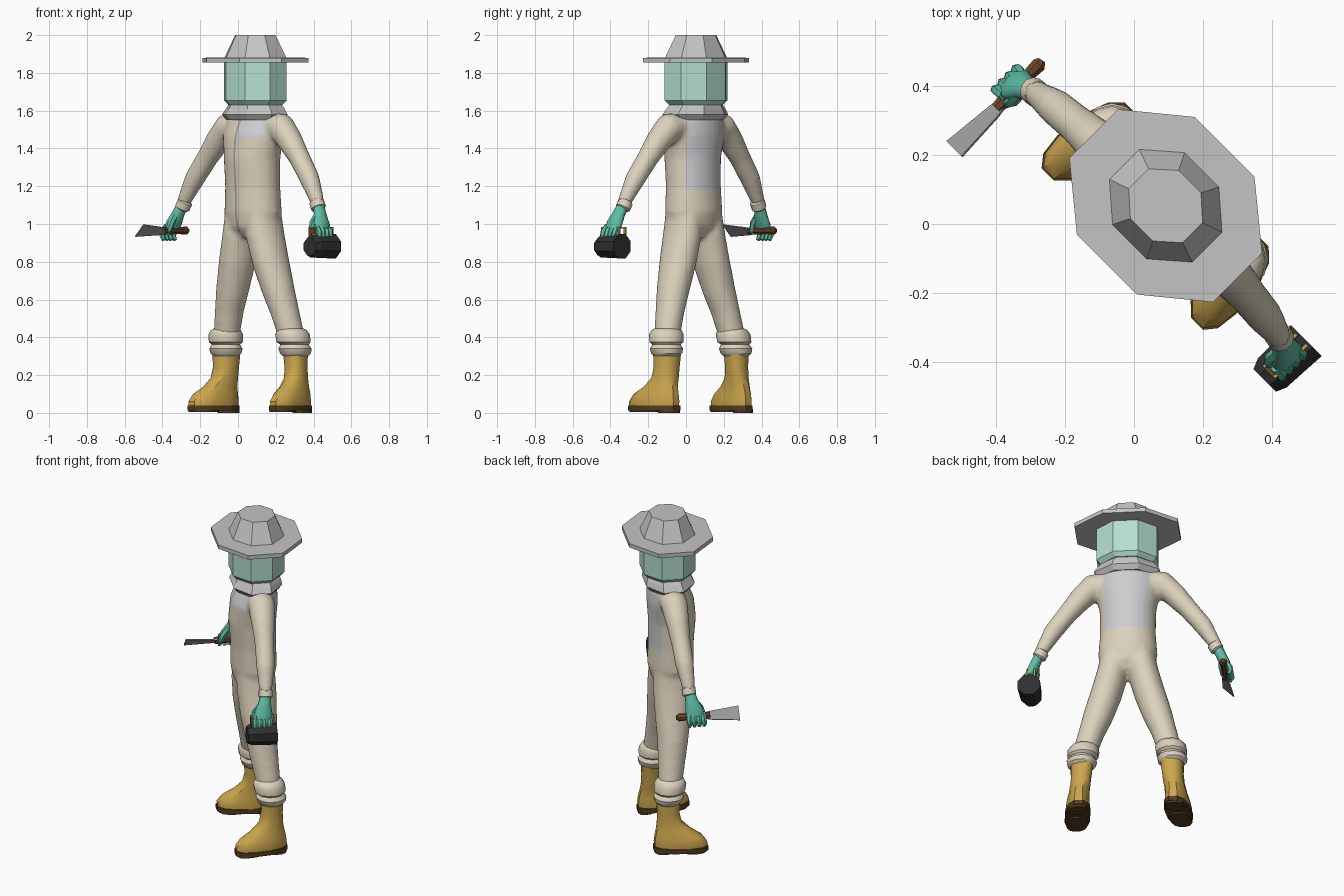
import bpy, bmesh, math
from mathutils import Vector

if "Cube" in bpy.data.objects:
    bpy.data.objects.remove(bpy.data.objects["Cube"])

# The figure is modelled facing -y, then every part is turned 45 degrees to stand diagonally
PLACE = (0.092, 0.053, 0)
TURN = -math.pi / 4


def material(name, r, g, b):
    m = bpy.data.materials.new(name)
    m.diffuse_color = (r, g, b, 1)
    m.use_nodes = True
    m.node_tree.nodes["Principled BSDF"].inputs["Base Color"].default_value = m.diffuse_color
    return m


CREAM = material("cream cloth", 0.71, 0.64, 0.50)
PANEL = material("light grey mesh", 0.61, 0.61, 0.63)
HAT = material("hat grey", 0.55, 0.55, 0.55)
VEIL = material("pale green veil", 0.46, 0.74, 0.64)
GLOVE = material("green rubber", 0.11, 0.52, 0.38)
BOOT = material("mustard rubber", 0.60, 0.38, 0.075)
SOLE = material("dark sole", 0.085, 0.045, 0.015)
DARK = material("black metal", 0.03, 0.03, 0.03)
WOOD = material("brown wood", 0.16, 0.06, 0.02)
STEEL = material("steel", 0.33, 0.33, 0.34)


def tube(bm, pts, n=10, ref=(0, 1, 0), axis=None, p=1.0, s=1):
    """Loft through pts (x, y, z, radius along ref, radius across); s=-1 mirrors it."""
    P = [Vector(q[:3]) for q in pts]
    rings = []
    for i, q in enumerate(pts):
        t = Vector(axis) if axis else (P[min(i + 1, len(P) - 1)] - P[max(i - 1, 0)])
        t.normalize()
        u = Vector(ref)
        u = (u - t * u.dot(t)).normalized()
        w = t.cross(u)
        ring = []
        for k in range(n):
            a = (k + 0.5) * 2 * math.pi / n
            c, d = [math.copysign(abs(f) ** p, f) for f in (math.cos(a), math.sin(a))]
            co = P[i] + u * (c * q[3]) + w * (d * q[-1])
            ring.append(bm.verts.new((co.x * s, co.y, co.z)))
        rings.append(ring)
    for a, b in zip(rings, rings[1:]):
        for k in range(n):
            j = (k + 1) % n
            bm.faces.new((a[k], a[j], b[j], b[k]))
    bm.faces.new(rings[0][::-1])
    bm.faces.new(rings[-1])


def finish(bm, name, mats, angle=35):
    bmesh.ops.recalc_face_normals(bm, faces=bm.faces)
    me = bpy.data.meshes.new(name)
    bm.to_mesh(me)
    bm.free()
    for m in mats:
        me.materials.append(m)
    if angle:
        me.shade_smooth()
        me.set_sharp_from_angle(angle=math.radians(angle))
    ob = bpy.data.objects.new(name, me)
    bpy.context.scene.collection.objects.link(ob)
    ob.location = PLACE
    ob.rotation_euler = (0, 0, TURN)
    return ob


def part(name, mat, pts, angle=35, **kw):
    bm = bmesh.new()
    tube(bm, pts, **kw)
    return finish(bm, name, [mat], angle)


Z = (0, 0, 1)

# Overalls: torso, arms and legs fused into one smooth skin
bm = bmesh.new()
tube(bm, [(0, -.02, .93, .07, .10), (0, -.02, .98, .115, .15), (0, -.017, 1.06, .132, .17),
          (0, -.02, 1.2, .13, .16), (0, -.025, 1.35, .137, .162), (0, -.015, 1.47, .135, .185),
          (0, 0, 1.55, .115, .17), (0, 0, 1.61, .09, .11)], n=24, axis=Z)
for s in (-1, 1):
    tube(bm, [(.10, 0, 1.52, .075), (.20, -.005, 1.51, .078), (.27, -.01, 1.44, .068),
              (.345, -.015, 1.35, .057), (.43, -.024, 1.24, .054), (.505, -.036, 1.11, .036)],
         n=16, s=s)
    tube(bm, [(.075, -.017, 1.06, .11, .08), (.088, -.015, .94, .115, .09), (.125, -.01, .8, .107, .09),
              (.172, .0, .65, .09, .085), (.207, .012, .54, .08, .074), (.25, .03, .38, .068, .068)],
         n=16, s=s)
suit = finish(bm, "overalls", [CREAM], 0)
mod = suit.modifiers.new("fuse", 'REMESH')
mod.mode = 'VOXEL'
mod.voxel_size = 0.014
mod = suit.modifiers.new("soften", 'SMOOTH')
mod.factor = 0.5
mod.iterations = 6
fused = bpy.data.meshes.new_from_object(suit.evaluated_get(bpy.context.evaluated_depsgraph_get()))
suit.modifiers.clear()
bm = bmesh.new()
bm.from_mesh(fused)
# cut clean borders for the mesh panels and the zip
for co, no in [((.13, 0, 0), (1, 0, 0)), ((-.13, 0, 0), (1, 0, 0)), ((.17, 0, 0), (1, 0, 0)),
               ((.006, 0, 0), (1, 0, 0)), ((-.006, 0, 0), (1, 0, 0)),
               ((0, 0, 1.18), Z), ((0, 0, 1.455), Z)]:
    bmesh.ops.bisect_plane(bm, geom=bm.verts[:] + bm.edges[:] + bm.faces[:], plane_co=co, plane_no=no)
for f in bm.faces:
    c = f.calc_center_median()
    f.material_index = 0
    if c.y > .02 and abs(c.x) < .13 and c.z > 1.18:
        f.material_index = 1
    elif c.y < 0 and abs(c.x) < .006 and c.z > .96:
        f.material_index = 2
    elif c.y < -.03 and 0 < c.x < .17 and c.z > 1.455:
        f.material_index = 1
bm.to_mesh(suit.data)
bm.free()
for m in (PANEL, STEEL):
    suit.data.materials.append(m)
suit.data.shade_smooth()

# Collar, veil and hat: flat-sided octagons
part("collar", HAT, [(0, -.005, 1.55, .13, .175), (0, -.005, 1.58, .152, .203), (0, 0, 1.61, .14, .18),
                     (0, 0, 1.65, .125, .145)], 0, n=8, axis=Z)
part("veil", VEIL, [(0, 0, 1.63, .14, .16), (0, 0, 1.655, .162, .187), (0, 0, 1.86, .162, .187)],
     0, n=8, axis=Z)
part("hat", HAT, [(0, 0, 1.855, .262, .32), (0, 0, 1.88, .262, .32), (0, 0, 1.881, .16, .184),
                  (0, 0, 2.0, .107, .12)], 0, n=8, axis=Z)

for s, side in ((-1, "right"), (1, "left")):
    # Rolled trouser cuffs
    part(side + "_trouser_cuff", CREAM,
         [(.26, .04, .30, .066), (.26, .04, .315, .082), (.259, .038, .34, .088), (.257, .036, .362, .075),
          (.254, .033, .375, .09), (.25, .028, .415, .092), (.247, .026, .437, .08), (.245, .025, .448, .062)],
         n=12, axis=Z, s=s)
    # Boot and sole, toes turned slightly out
    boot = part(side + "_boot", BOOT,
                [(.283, -.025, .03, .15, .068), (.283, -.025, .06, .153, .071), (.282, -.012, .10, .135, .066),
                 (.277, .015, .14, .098, .06), (.27, .036, .185, .07, .059), (.265, .042, .24, .063, .06),
                 (.26, .042, .34, .068, .067)], n=12, axis=Z, p=.85, s=s)
    bm = bmesh.new()
    for y, ry, rx, z0, z1 in ((-.025, .157, .074, .013, .04), (-.09, .08, .06, .004, .02),
                              (.075, .05, .053, 0, .02)):
        tube(bm, [(.283, y, z0, ry, rx), (.283, y, z1, ry, rx)], n=12, axis=Z, p=.8, s=s)
    sole = finish(bm, side + "_boot_sole", [SOLE])
    for ob in (boot, sole):
        for v in ob.data.vertices:
            v.co.x -= s * .12 * (v.co.y - .02)
    # Sleeve cuff
    part(side + "_sleeve_cuff", CREAM,
         [(.488, -.033, 1.125, .03), (.492, -.034, 1.118, .04), (.51, -.037, 1.085, .04),
          (.514, -.038, 1.078, .028)], n=12, s=s)
    # Glove: palm, hanging fingers and thumb
    bm = bmesh.new()
    tube(bm, [(.508, -.037, 1.10, .03), (.53, -.046, 1.055, .037, .03), (.552, -.057, 1.005, .053, .031),
              (.566, -.064, .97, .052, .024)], n=10, s=s)
    for k in range(4):
        y = -.108 + .028 * k
        tube(bm, [(.558, y * .9 - .008, .99, .017), (.583, y, .96, .017), (.588, y - .003, .938, .015),
                  (.575, y - .003, .915, .011)], n=6, s=s)
    tube(bm, [(.532, -.065, 1.05, .019), (.53, -.1, 1.005, .019), (.535, -.115, .968, .015),
              (.542, -.115, .945, .01)], n=6, s=s)
    finish(bm, side + "_glove", [GLOVE], 50)

# Hive scraper in the right hand: wooden handle and flat, tilted blade
X = -.55
part("scraper_handle", WOOD, [(X - .003, .045, .965, .012), (X, .03, .965, .023), (X, -.02, .965, .019),
                              (X, -.09, .965, .022), (X + .004, -.147, .963, .02)], n=8, ref=(1, 0, 0))
part("scraper_blade", STEEL, [(X + .004, -.135, .962, .026, .004), (X + .004, -.16, .962, .032, .004),
                              (X, -.318, .965, .052, .004)],
     0, n=4, ref=(.7, 0, .7), axis=(0, -1, 0), p=.5)

# Smoker can in the left hand, lying fore and aft with a narrower nose
part("smoker_can", DARK, [(.562, -.155, .88, .05), (.562, -.125, .882, .064),
                          (.565, .012, .882, .069)], 0, n=8, ref=(1, 0, 0), axis=(0, 1, 0))
# Carrying handle: posts, side rails and wooden grip
bm = bmesh.new()
for x in (.532, .575):
    for y in (-.125, 0):
        tube(bm, [(x, y, .935, .007), (x, y, .983, .007)], n=4)
    tube(bm, [(x, -.13, .98, .007), (x, .005, .98, .007)], n=4, ref=(1, 0, 0))
finish(bm, "smoker_handle_frame", [BOOT], 0)
part("smoker_grip", WOOD, [(.553, -.132, .962, .025, .018), (.553, -.09, .962, .025, .018)],
     0, n=4, ref=(1, 0, 0), p=.3)
